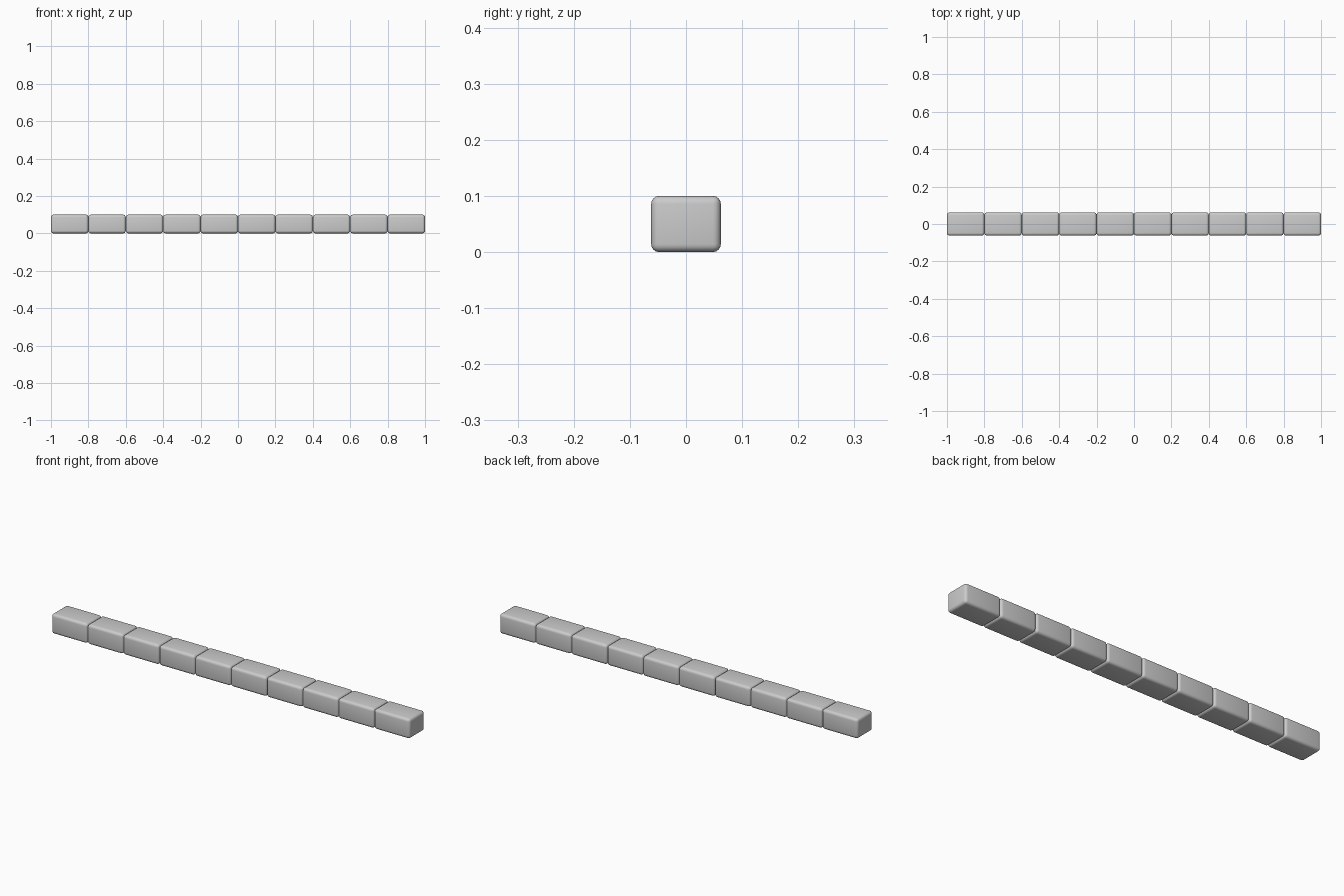
import bpy

if "Cube" in bpy.data.objects:
    bpy.data.objects.remove(bpy.data.objects["Cube"])

COUNT = 10
LENGTH, WIDTH, HEIGHT = 0.2, 0.124, 0.1

# Row of rounded curb blocks laid end to end
for i in range(COUNT):
    x = (i - (COUNT - 1) / 2) * LENGTH
    bpy.ops.mesh.primitive_cube_add(size=1, location=(x, 0, HEIGHT / 2))
    block = bpy.context.object
    block.name = f"curb_block_{i + 1}"
    block.scale = (LENGTH, WIDTH, HEIGHT)
    bpy.ops.object.transform_apply(location=False, rotation=False, scale=True)

    # Softly rounded edges on all sides
    bevel = block.modifiers.new("rounded_edges", 'BEVEL')
    bevel.width = 0.014
    bevel.segments = 4
    bevel.limit_method = 'NONE'
    bpy.ops.object.modifier_apply(modifier=bevel.name)
    bpy.ops.object.shade_smooth_by_angle()
